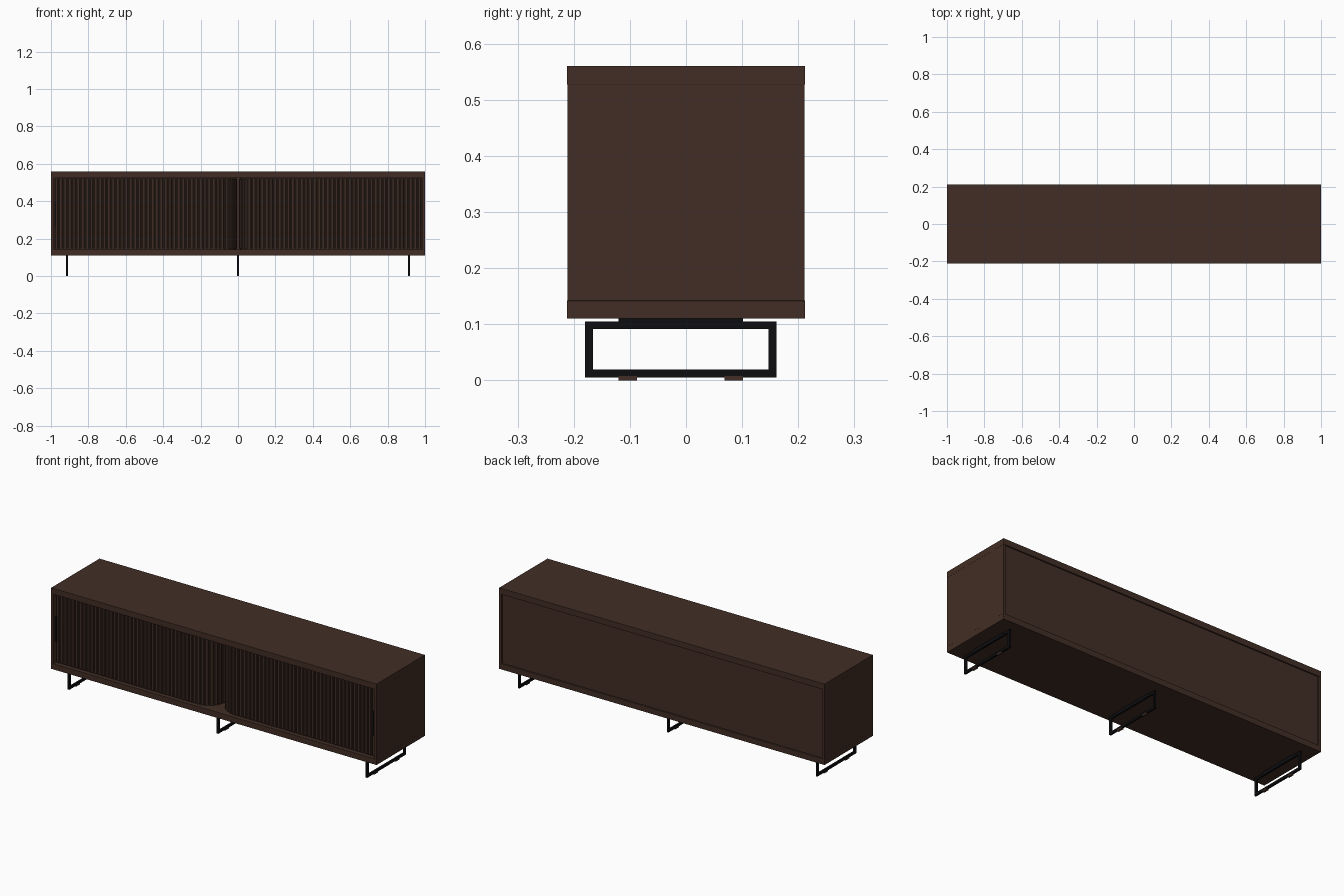
import bpy, bmesh, math
from mathutils import Vector

if "Cube" in bpy.data.objects:
    bpy.data.objects.remove(bpy.data.objects["Cube"])


def material(name, rgb):
    m = bpy.data.materials.new(name)
    m.diffuse_color = (*rgb, 1)
    m.use_nodes = True
    m.node_tree.nodes["Principled BSDF"].inputs["Base Color"].default_value = m.diffuse_color
    return m


WOOD = material("dark walnut", (0.054, 0.027, 0.018))
SLAT = material("slat walnut", (0.047, 0.025, 0.017))
BLACK = material("black metal", (0.004, 0.004, 0.005))


def finish(bm, name, mat):
    bmesh.ops.recalc_face_normals(bm, faces=bm.faces)
    me = bpy.data.meshes.new(name)
    bm.to_mesh(me)
    bm.free()
    me.materials.append(mat)
    ob = bpy.data.objects.new(name, me)
    bpy.context.collection.objects.link(ob)
    return ob


def add_box(bm, x, y, z):
    vs = bmesh.ops.create_cube(bm, size=1)["verts"]
    for v in vs:
        v.co = Vector([(r[0] + r[1]) / 2 + c * (r[1] - r[0]) for r, c in zip((x, y, z), v.co)])


def box(name, x, y, z, mat, bevel=0.0):
    bm = bmesh.new()
    add_box(bm, x, y, z)
    ob = finish(bm, name, mat)
    if bevel:
        mod = ob.modifiers.new("bevel", "BEVEL")
        mod.width = bevel
        mod.segments = 2
    return ob


def extrude_outline(bm, pts, z0, z1):
    face = bm.faces.new([bm.verts.new((x, y, z0)) for x, y in pts])
    top = bmesh.ops.extrude_face_region(bm, geom=[face])["geom"]
    for v in top:
        if isinstance(v, bmesh.types.BMVert):
            v.co.z = z1


# Carcass
D = 0.2125
box("top_slab", (-1, 1), (-D, D), (0.527, 0.56), WOOD, 0.001)
box("bottom_slab", (-1, 1), (-D, D), (0.11, 0.142), WOOD, 0.001)
for side, s in (("left", -1), ("right", 1)):
    box(side + "_side", sorted((s * 0.984, s * 0.9995)), (-D + 0.001, D - 0.001), (0.142, 0.527), WOOD)
box("back_panel", (-0.984, 0.984), (0.193, 0.205), (0.142, 0.527), WOOD)
box("centre_divider", (-0.015, 0.015), (-0.06, 0.193), (0.142, 0.527), WOOD)

# Door path: straight front, quarter turn inward, then a short run to the back
R, INNER, FRONT, OUTER = 0.11, 0.006, -0.197, 0.982
STRAIGHT = OUTER - INNER - R
ARC = R * math.pi / 2
TAIL = 0.035


def door_point(t):
    """Position and outward direction at distance t along the right door."""
    if t < STRAIGHT:
        return Vector((OUTER - t, FRONT)), Vector((0, -1))
    if t < STRAIGHT + ARC:
        a = (t - STRAIGHT) / R
        n = Vector((-math.sin(a), -math.cos(a)))
        return Vector((INNER + R, FRONT + R)) + n * R, n
    return Vector((INNER, FRONT + R + t - STRAIGHT - ARC)), Vector((-1, 0))


# Tambour doors: chamfered slats on a thin backing sheet
LENGTH = STRAIGHT + ARC + TAIL
COUNT = 46
PITCH = LENGTH / COUNT
for side, s in (("left", -1), ("right", 1)):
    bm = bmesh.new()
    w, d, c = PITCH * 0.4, 0.008, 0.003
    for i in range(COUNT):
        p, n = door_point((i + 0.5) * PITCH)
        t = Vector((-n.y, n.x))
        outline = [(-w, -d), (w, -d), (w, -c), (w - c, 0), (c - w, 0), (-w, -c)]
        pts = [p + t * a + n * b for a, b in outline]
        extrude_outline(bm, [(s * q.x, q.y) for q in pts], 0.148, 0.519)
    finish(bm, side + "_door_slats", SLAT)

    bm = bmesh.new()
    samples = [door_point(LENGTH * i / 92) for i in range(93)]
    pts = [p - n * 0.006 for p, n in samples] + [p - n * 0.011 for p, n in reversed(samples)]
    extrude_outline(bm, [(s * q.x, q.y) for q in pts], 0.143, 0.521)
    finish(bm, side + "_door_backing", SLAT)

    # Slim upright pull at the outer end of each door
    box(side + "_door_pull", sorted((s * 0.973, s * 0.982)), (-0.203, -0.195), (0.265, 0.4), BLACK)

# Sled legs: rectangular loops with a mounting plate and two floor pads
for label, x in (("left", -0.915), ("centre", 0.0), ("right", 0.915)):
    xs = (x - 0.005, x + 0.005)
    bm = bmesh.new()
    add_box(bm, xs, (-0.18, 0.161), (0.091, 0.105))
    add_box(bm, xs, (-0.18, 0.161), (0.005, 0.019))
    add_box(bm, xs, (-0.18, -0.166), (0.019, 0.091))
    add_box(bm, xs, (0.147, 0.161), (0.019, 0.091))
    add_box(bm, xs, (-0.12, 0.102), (0.105, 0.111))
    finish(bm, label + "_leg", BLACK)
    for pos, y in (("front", -0.12), ("back", 0.069)):
        box(f"{label}_{pos}_pad", (x - 0.0055, x + 0.0055), (y, y + 0.033), (0, 0.008), WOOD)
